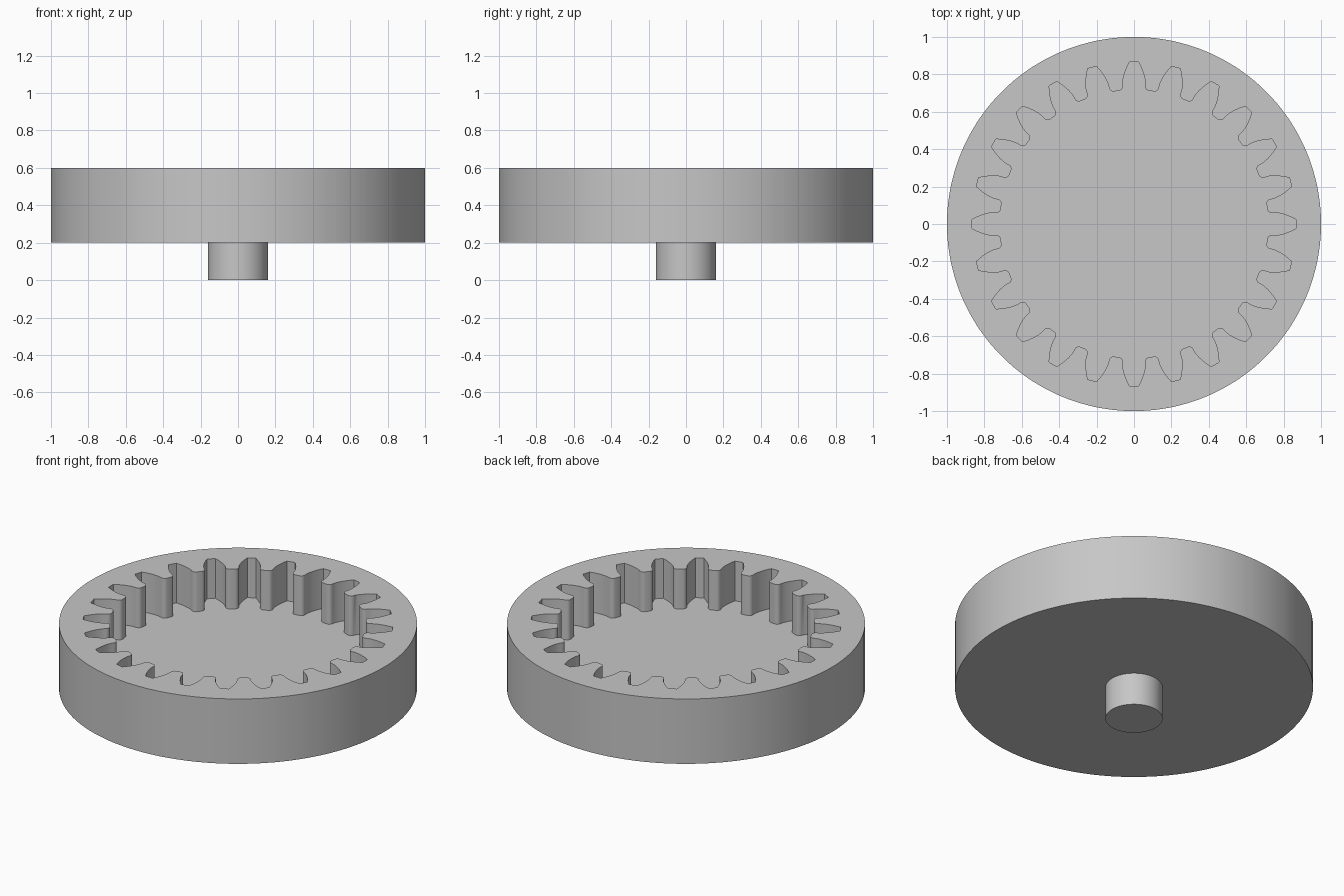
import bpy
import bmesh
from math import acos, cos, pi, radians, sin, tan

cube = bpy.data.objects.get("Cube")
if cube:
    bpy.data.objects.remove(cube, do_unlink=True)

TEETH = 24
PITCH_R = 0.8
MODULE = 2 * PITCH_R / TEETH
ROOT_R = PITCH_R + MODULE           # deep end of each gap
TIP_R = PITCH_R - 1.25 * MODULE     # inward tip of each tooth
PRESSURE = radians(20)
BASE_R = PITCH_R * cos(PRESSURE)
BOTTOM, FLOOR, TOP = 0.2, 0.355, 0.6

grey = bpy.data.materials.new("plain grey")
grey.use_nodes = True
colour = (0.57, 0.57, 0.57, 1)
grey.diffuse_color = colour
grey.node_tree.nodes["Principled BSDF"].inputs["Base Color"].default_value = colour


def finish(name, bm):
    bmesh.ops.recalc_face_normals(bm, faces=bm.faces)
    mesh = bpy.data.meshes.new(name)
    bm.to_mesh(mesh)
    bm.free()
    mesh.materials.append(grey)
    obj = bpy.data.objects.new(name, mesh)
    bpy.context.collection.objects.link(obj)
    bpy.ops.object.select_all(action='DESELECT')
    obj.select_set(True)
    bpy.context.view_layer.objects.active = obj
    bpy.ops.object.shade_smooth_by_angle(angle=radians(30))
    return obj


def involute(angle):
    return tan(angle) - angle


def half_gap():
    """(angle, radius) pairs from the gap's deep corner to the tooth's tip."""
    points = []
    steps = 8
    for i in range(steps + 1):
        r = ROOT_R + (BASE_R - ROOT_R) * i / steps
        a = pi / (2 * TEETH) + involute(PRESSURE) - involute(acos(min(1, BASE_R / r)))
        points.append((a, r))
    # rounded corner leading onto the tip
    start = points[-1][0]
    fillet = 0.023
    for i in range(6):
        t = pi / 2 * i / 5
        points.append((start + fillet / TIP_R * (1 - cos(t)),
                       TIP_R + fillet * (1 - sin(t))))
    return points


def gear_outline():
    half = half_gap()
    gap = [(-a, r) for a, r in reversed(half)] + half
    return [(a + k * 2 * pi / TEETH, r) for k in range(TEETH) for a, r in gap]


# Ring gear cup: outer wall, toothed pocket and floor
outline = gear_outline()
bm = bmesh.new()


def ring(points, z):
    return [bm.verts.new((r * cos(a), r * sin(a), z)) for a, r in points]


rim = [(a, 1.0) for a, r in outline]
loops = [ring(rim, BOTTOM), ring(rim, TOP), ring(outline, TOP), ring(outline, FLOOR)]
for low, high in zip(loops, loops[1:]):
    for i in range(len(low)):
        bm.faces.new((low[i - 1], low[i], high[i], high[i - 1]))
bm.faces.new(loops[0])
bm.faces.new(loops[-1])
finish("ring_gear", bm)

# Shaft under the cup
bm = bmesh.new()
bmesh.ops.create_cone(bm, cap_ends=True, segments=64, radius1=0.16, radius2=0.16, depth=BOTTOM)
bmesh.ops.translate(bm, verts=bm.verts, vec=(0, 0, BOTTOM / 2))
finish("shaft", bm)
